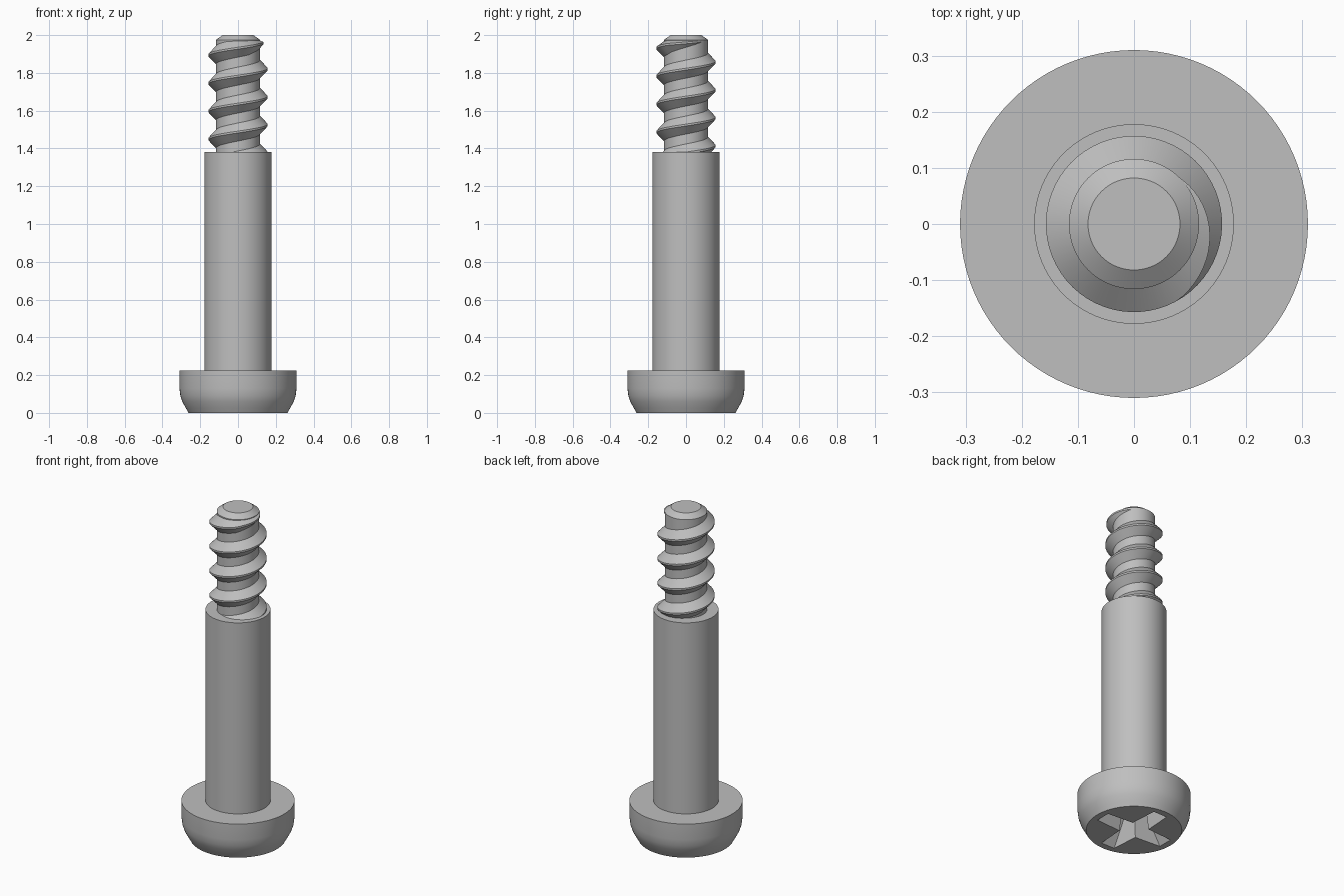
import bpy
import bmesh
from math import cos, sin, pi, radians

cube = bpy.data.objects.get("Cube")
if cube:
    bpy.data.objects.remove(cube, do_unlink=True)

steel = bpy.data.materials.new("grey_steel")
steel.use_nodes = True
grey = (0.52, 0.52, 0.52, 1)
steel.diffuse_color = grey
steel.node_tree.nodes["Principled BSDF"].inputs["Base Color"].default_value = grey


def skin(name, rings, closed=True):
    """Bridge equal rings of points into a capped solid."""
    bm = bmesh.new()
    loops = [[bm.verts.new(p) for p in ring] for ring in rings]
    n = len(loops[0])
    for a, b in zip(loops, loops[1:]):
        for i in range(n):
            j = (i + 1) % n
            bm.faces.new((a[i], a[j], b[j], b[i]))
    bm.faces.new(loops[0][::-1])
    bm.faces.new(loops[-1])
    bmesh.ops.recalc_face_normals(bm, faces=bm.faces)
    mesh = bpy.data.meshes.new(name)
    bm.to_mesh(mesh)
    bm.free()
    mesh.materials.append(steel)
    obj = bpy.data.objects.new(name, mesh)
    bpy.context.collection.objects.link(obj)
    return obj


def lathe(name, profile, sides=96):
    """Turn (radius, height) points around the z axis."""
    angles = [2 * pi * i / sides for i in range(sides)]
    return skin(name, [[(r * cos(a), r * sin(a), z) for a in angles]
                       for r, z in profile])


def select(obj):
    bpy.ops.object.select_all(action='DESELECT')
    obj.select_set(True)
    bpy.context.view_layer.objects.active = obj


# Turned parts
head = lathe("head", [(0.262, 0), (0.276, 0.025), (0.295, 0.06),
                      (0.305, 0.09), (0.31, 0.13), (0.31, 0.225)])
shank = lathe("shank", [(0.178, 0.225), (0.178, 1.38)])
core = lathe("threaded_core", [(0.116, 1.38), (0.116, 1.975), (0.082, 2.0)])


# Cross-shaped drive recess, tapering into the head
def cross(reach, width, z):
    inner = width * 1.25
    ring = []
    for k in range(4):
        c, s = cos(k * pi / 2), sin(k * pi / 2)
        for x, y in ((reach, -width), (reach, width), (inner, inner)):
            ring.append((x * c - y * s, x * s + y * c, z))
    return ring


cutter = skin("recess_cutter", [cross(0.23, 0.046, -0.01),
                                cross(0.11, 0.034, 0.17)])
cutter.hide_render = True
cut = head.modifiers.new("recess", 'BOOLEAN')
cut.operation = 'DIFFERENCE'
cut.solver = 'EXACT'
cut.object = cutter
select(head)
bpy.ops.object.modifier_apply(modifier=cut.name)
bpy.data.objects.remove(cutter, do_unlink=True)

# Helical thread, fading out at the tip
PITCH = 0.148
START, END, FADE, STEP = -1190, 410, 110, 6
sections = []
for deg in range(START, END + 1, STEP):
    a = radians(deg)
    z = 1.82 + PITCH * deg / 360
    f = min(1, (END - deg) / FADE)
    tip = 0.114 + 0.043 * f
    half = 0.012 + 0.044 * f
    z = min(z, 1.975 - half * 0.5)
    sections.append([(r * cos(a), r * sin(a), min(z + dz, 1.975))
                     for r, dz in ((0.108, -half), (tip, -0.005),
                                   (tip, 0.005), (0.108, half))])
thread = skin("thread", sections)

for part in (head, shank, core, thread):
    select(part)
    bpy.ops.object.shade_smooth_by_angle(angle=radians(30))
